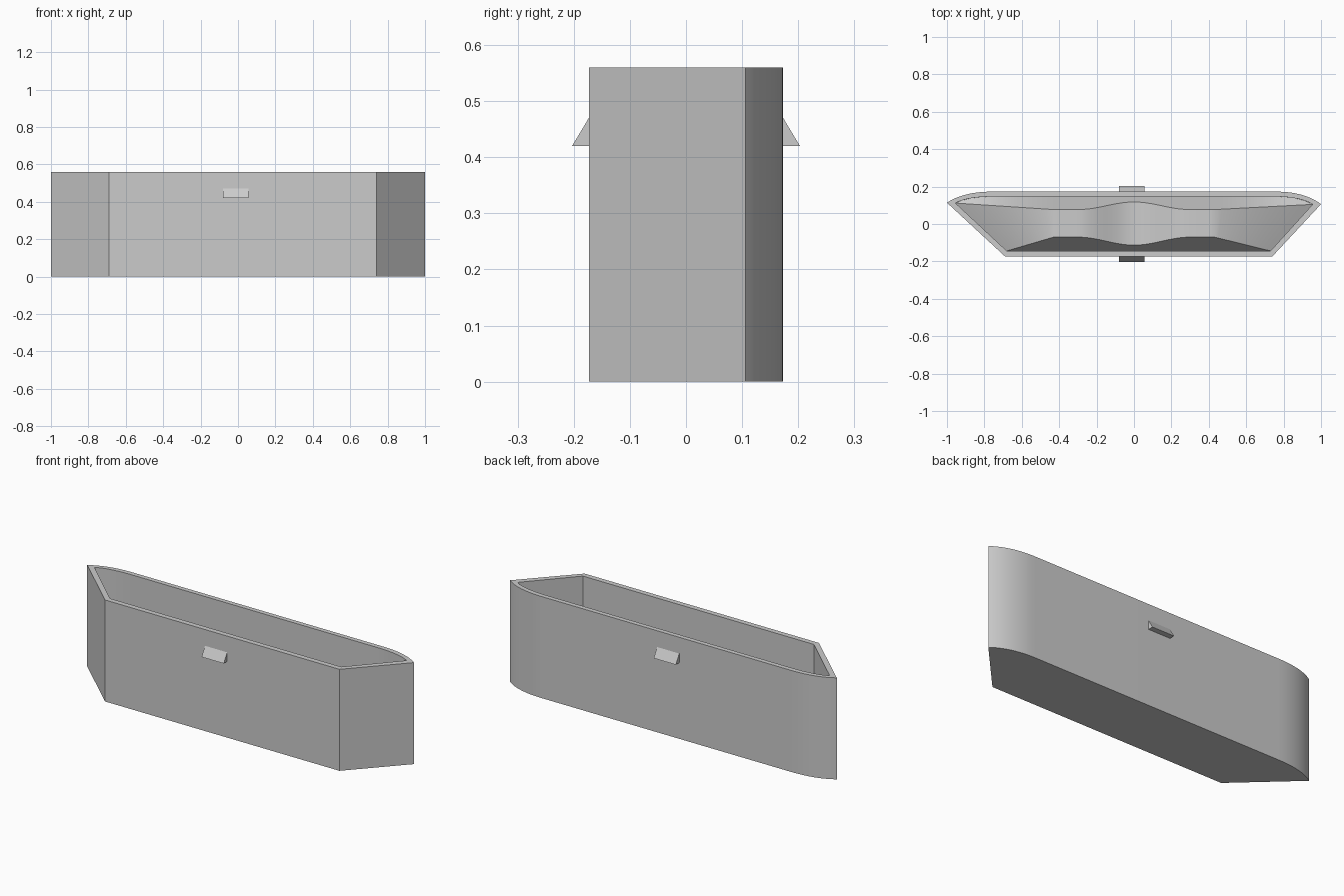
import bpy, bmesh, math

if "Cube" in bpy.data.objects:
    bpy.data.objects.remove(bpy.data.objects["Cube"])

grey = bpy.data.materials.new("light grey")
grey.diffuse_color = (0.6, 0.6, 0.6, 1)
grey.use_nodes = True
grey.node_tree.nodes["Principled BSDF"].inputs["Base Color"].default_value = grey.diffuse_color

HEIGHT, FLOOR = 0.56, 0.03


def finish(name, bm):
    bmesh.ops.remove_doubles(bm, verts=bm.verts, dist=1e-5)
    me = bpy.data.meshes.new(name)
    bm.to_mesh(me)
    bm.free()
    me.materials.append(grey)
    ob = bpy.data.objects.new(name, me)
    bpy.context.collection.objects.link(ob)
    bpy.ops.object.select_all(action='DESELECT')
    ob.select_set(True)
    bpy.context.view_layer.objects.active = ob
    bpy.ops.object.shade_smooth_by_angle(angle=math.radians(30))
    return ob


def bezier(a, c, b, n=14):
    return [tuple((1-t)**2*p + 2*t*(1-t)*q + t*t*r for p, q, r in zip(a, c, b))
            for t in (i/n for i in range(n+1))]


def plan(fl, fr, fy, right, left, by, bend, ctrl):
    """Straight front, slanted ends, back wall with rounded shoulders."""
    return ([(fl, fy), (fr, fy)] + bezier(right, (ctrl, by), (bend, by))
            + bezier((-bend, by), (-ctrl, by), left))


outer = plan(-0.69, 0.74, -0.173, (1.0, 0.106), (-1.0, 0.114), 0.173, 0.76, 0.91)
inner = plan(-0.68, 0.73, -0.144, (0.955, 0.105), (-0.955, 0.112), 0.147, 0.74, 0.89)

# Hollow body: outside wall, base, rim and inside wall
bm = bmesh.new()
rings = [[bm.verts.new((x, y, z)) for x, y in pts] for pts, z in
         ((outer, 0), (outer, HEIGHT), (inner, HEIGHT), (inner, FLOOR))]
n = len(outer)
for lo, hi in zip(rings, rings[1:]):
    for i in range(n):
        j = (i + 1) % n
        bm.faces.new((lo[i], lo[j], hi[j], hi[i]))
bm.faces.new(rings[0][::-1])
finish("container_body", bm)


# Inner floor: raised ridge with sloped sides and a dip in the middle
def back_wall(x):
    pts = inner[2:]
    for (x0, y0), (x1, y1) in zip(pts, pts[1:]):
        if x1 <= x <= x0 and x0 > x1:
            return y0 + (y1 - y0) * (x - x0) / (x1 - x0)
    return pts[0][1] if x > 0 else pts[-1][1]


RIDGE, SHOULDER, FLAT = 0.15, 0.43, 0.30


def column(s):
    """Four floor points across the container; s runs from -2 to 2."""
    side = 1 if s > 0 else -1
    a = abs(s)
    if a > 1:
        t = a - 1
        front = inner[1] if side > 0 else inner[0]
        back = inner[2] if side > 0 else inner[-1]
        xf = side*SHOULDER + t*(front[0] - side*SHOULDER)
        xb = side*SHOULDER + t*(back[0] - side*SHOULDER)
        yf = -0.07 + t*(front[1] + 0.07)
        yb = 0.077 + t*(back[1] - 0.077)
        h = 1 - t
    else:
        xf = xb = s*SHOULDER
        k = min(abs(xf)/FLAT, 1)
        h = 0.42 + 0.58*(0.5 - 0.5*math.cos(math.pi*k))
        yf, yb = -0.144 + 0.074*h, 0.147 - 0.070*h
    z = FLOOR + RIDGE*h
    return [(xf, -0.144, FLOOR), (xf, yf, z), (xb, yb, z), (xb, back_wall(xb), FLOOR)]


bm = bmesh.new()
cols = [[bm.verts.new(p) for p in column(i/14)] for i in range(-28, 29)]
for a, b in zip(cols, cols[1:]):
    for k in range(3):
        bm.faces.new((a[k], b[k], b[k+1], a[k+1]))
finish("ridged_floor", bm)

# Wedge clips on the front and back walls
for name, d in (("front_clip", -1), ("back_clip", 1)):
    bm = bmesh.new()
    tri = [(0.172, 0.42), (0.203, 0.42), (0.172, 0.472)]
    ends = [[bm.verts.new((x, d*y, z)) for y, z in tri] for x in (-0.08, 0.055)]
    bm.faces.new(ends[0])
    bm.faces.new(ends[1][::-1])
    for i in range(3):
        j = (i + 1) % 3
        bm.faces.new((ends[0][i], ends[0][j], ends[1][j], ends[1][i]))
    bmesh.ops.recalc_face_normals(bm, faces=bm.faces)
    finish(name, bm)
